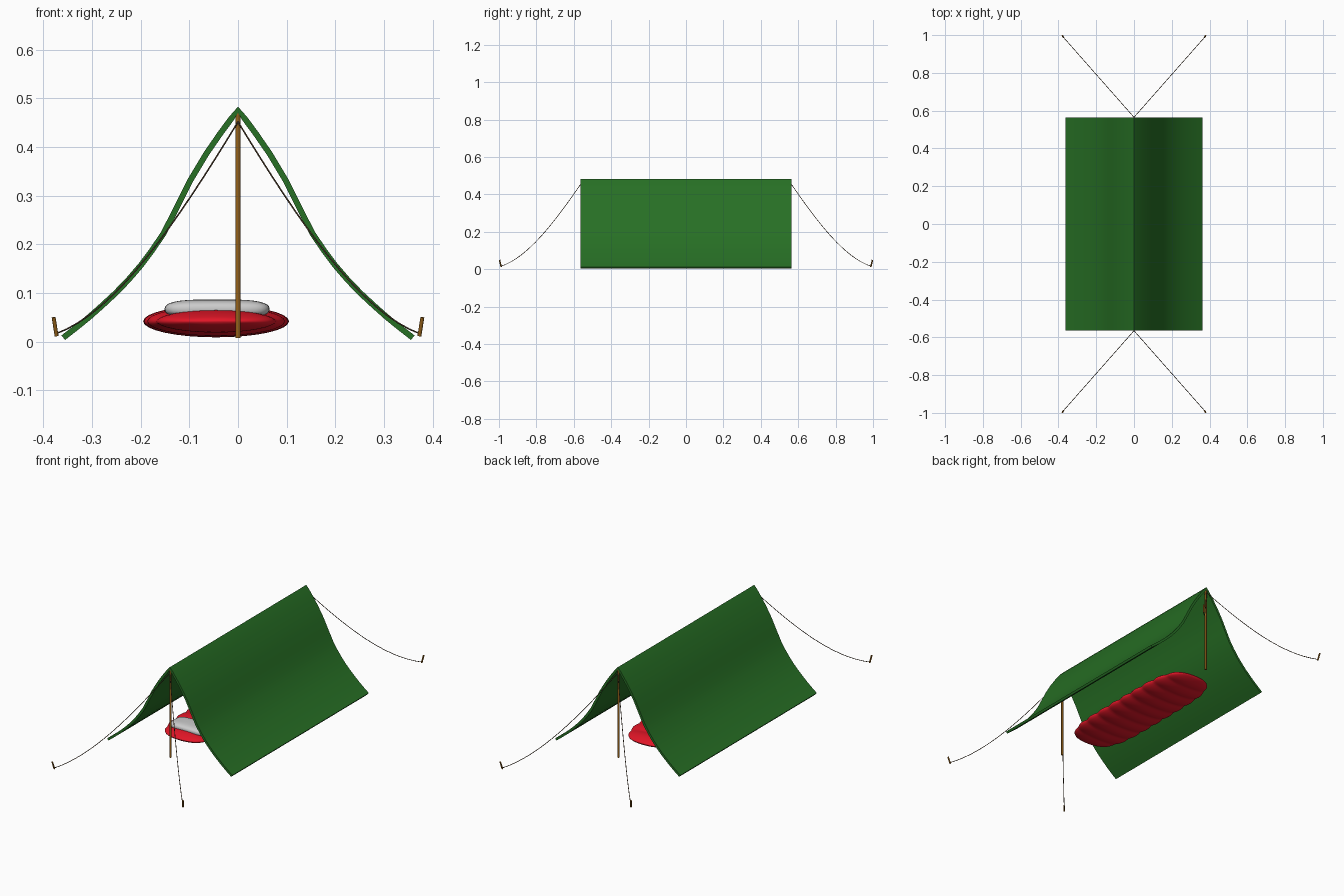
import bpy, bmesh
from math import sin, cos, pi
from mathutils import Vector

if "Cube" in bpy.data.objects:
    bpy.data.objects.remove(bpy.data.objects["Cube"])


def material(name, rgb):
    m = bpy.data.materials.new(name)
    m.diffuse_color = (*rgb, 1)
    m.use_nodes = True
    m.node_tree.nodes["Principled BSDF"].inputs["Base Color"].default_value = m.diffuse_color
    return m


GREEN = material("green_canvas", (0.02, 0.16, 0.018))
RED = material("red_fabric", (0.75, 0.008, 0.02))
WOOD = material("wood", (0.30, 0.12, 0.01))
CORD = material("cord", (0.10, 0.06, 0.03))


def mesh_object(name, verts, faces, mat=None):
    me = bpy.data.meshes.new(name)
    me.from_pydata(verts, [], faces)
    bm = bmesh.new()
    bm.from_mesh(me)
    bmesh.ops.recalc_face_normals(bm, faces=bm.faces)
    bm.to_mesh(me)
    bm.free()
    ob = bpy.data.objects.new(name, me)
    bpy.context.collection.objects.link(ob)
    if mat:
        me.materials.append(mat)
    return ob


def smooth(ob, angle=0.6):
    bpy.ops.object.select_all(action='DESELECT')
    ob.select_set(True)
    bpy.context.view_layer.objects.active = ob
    bpy.ops.object.shade_smooth_by_angle(angle=angle)


def rod(name, a, b, radius, mat):
    a, b = Vector(a), Vector(b)
    d = b - a
    bpy.ops.mesh.primitive_cylinder_add(vertices=12, radius=radius, depth=d.length,
                                        location=(a + b) / 2)
    ob = bpy.context.object
    ob.name = name
    ob.rotation_euler = d.to_track_quat('Z', 'Y').to_euler()
    ob.data.materials.append(mat)
    smooth(ob)


# Canopy: draped sheet, closed cross-section extruded along y
half = [(0.018, 0.463), (0.041, 0.432), (0.07, 0.39), (0.103, 0.335), (0.13, 0.281),
        (0.158, 0.226), (0.181, 0.192), (0.205, 0.160), (0.23, 0.131), (0.256, 0.104),
        (0.283, 0.079), (0.31, 0.055), (0.336, 0.034), (0.363, 0.013)]
outer = [(-x, z) for x, z in reversed(half)] + [(0, 0.483)] + half
inner = []
for i, p in enumerate(outer):
    p0 = Vector(outer[max(i - 1, 0)])
    p1 = Vector(outer[min(i + 1, len(outer) - 1)])
    t = (p1 - p0).normalized()
    inner.append((p[0] + t.y * 0.012, p[1] - t.x * 0.012))
n = len(outer)
verts = [(x, y, z) for y in (-0.565, 0.565) for x, z in outer + inner]
faces = []
for i in range(n - 1):
    o, k = 2 * n, n
    faces += [(i, i + 1, i + 1 + o, i + o),
              (i + k, i + k + o, i + 1 + k + o, i + 1 + k),
              (i, i + k, i + 1 + k, i + 1),
              (i + o, i + 1 + o, i + 1 + k + o, i + k + o)]
for i in (0, n - 1):
    faces.append((i, i + 2 * n, i + 3 * n, i + n))
smooth(mesh_object("canopy", verts, faces, GREEN))

# Poles, guy ropes and pegs at both ends
for end, sy in (("front", -1), ("back", 1)):
    rod(end + "_pole", (0, sy * 0.559, 0.008), (0, sy * 0.559, 0.478), 0.0055, WOOD)
    for side, sx in (("left", -1), ("right", 1)):
        rod(f"{end}_{side}_peg", (sx * 0.373, sy * 0.988, 0.012),
            (sx * 0.379, sy * 0.997, 0.05), 0.004, WOOD)
        a = Vector((0, sy * 0.565, 0.452))
        b = Vector((sx * 0.375, sy * 0.99, 0.016))
        cu = bpy.data.curves.new(f"{end}_{side}_rope", 'CURVE')
        cu.dimensions = '3D'
        cu.bevel_depth = 0.0016
        cu.bevel_resolution = 1
        cu.use_fill_caps = True
        sp = cu.splines.new('POLY')
        steps = 16
        sp.points.add(steps)
        for i in range(steps + 1):
            t = i / steps
            p = a.lerp(b, t)
            p.z -= 0.24 * t * (1 - t) * (0.75 + 0.5 * t)
            sp.points[i].co = (*p, 1)
        cu.materials.append(CORD)
        bpy.context.collection.objects.link(bpy.data.objects.new(cu.name, cu))

# Sleeping bag: quilted elliptical tube with rounded ends
rings, seg, L = 100, 32, 0.43
verts, faces = [], []
for i in range(rings + 1):
    u = -cos(pi * i / rings) * 0.5 + (2 * i / rings - 1) * 0.5
    u = max(-0.9999, min(0.9999, u))
    puff = abs(sin(pi * 5 * (u + 1)))
    taper = 1 - abs(u) ** 5
    w = (0.142 + 0.008 * puff) * taper ** 0.36
    h = (0.026 + 0.007 * puff) * taper ** 0.5
    for j in range(seg):
        a = 2 * pi * j / seg
        verts.append((-0.045 + w * cos(a), u * L, 0.042 + h * sin(a)))
for i in range(rings):
    for j in range(seg):
        k = (j + 1) % seg
        faces.append((i * seg + j, i * seg + k, (i + 1) * seg + k, (i + 1) * seg + j))
faces += [tuple(range(seg)), tuple(range(rings * seg, (rings + 1) * seg))]
smooth(mesh_object("sleeping_bag", verts, faces, RED), 1.2)

# Pillow: soft rounded cushion at the front end of the bag
rings, seg = 16, 32
verts, faces = [], []


def soft(v, e):
    return (1 if v >= 0 else -1) * abs(v) ** e


for i in range(rings + 1):
    b = -pi / 2 + pi * (0.01 + 0.98 * i / rings)
    for j in range(seg):
        a = 2 * pi * j / seg
        r = soft(cos(b), 0.6)
        verts.append((-0.043 + 0.108 * r * soft(cos(a), 0.5),
                      -0.32 + 0.055 * r * soft(sin(a), 0.5),
                      0.067 + 0.02 * soft(sin(b), 0.8)))
for i in range(rings):
    for j in range(seg):
        k = (j + 1) % seg
        faces.append((i * seg + j, i * seg + k, (i + 1) * seg + k, (i + 1) * seg + j))
faces += [tuple(range(seg)), tuple(range(rings * seg, (rings + 1) * seg))]
smooth(mesh_object("pillow", verts, faces), 1.2)
